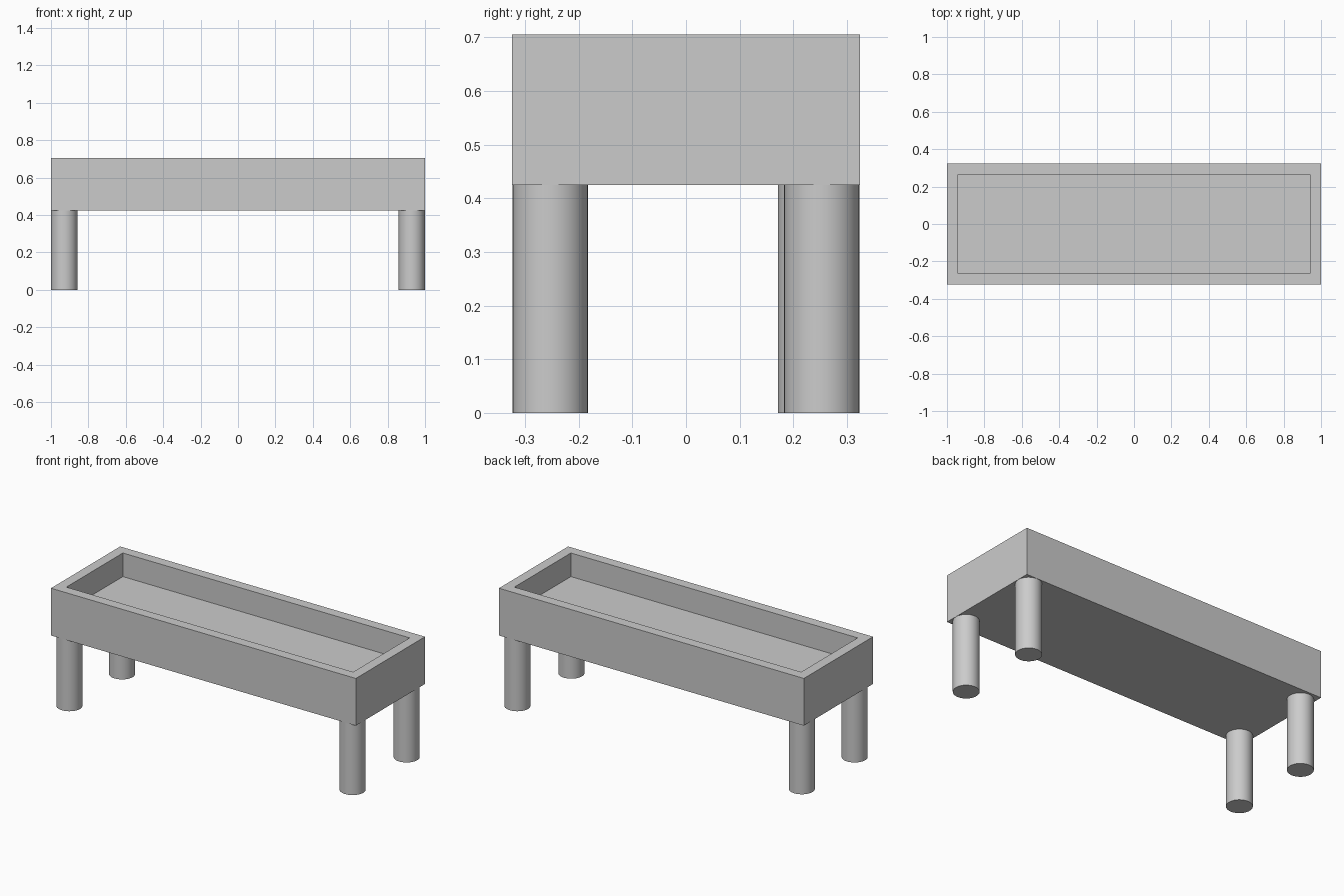
import bpy
import bmesh
import math

cube = bpy.data.objects.get("Cube")
if cube:
    bpy.data.objects.remove(cube, do_unlink=True)

# Single plain grey finish
grey = bpy.data.materials.new("plain_grey")
grey.use_nodes = True
COLOUR = (0.6, 0.6, 0.6, 1)
grey.diffuse_color = COLOUR
grey.node_tree.nodes["Principled BSDF"].inputs["Base Color"].default_value = COLOUR

HALF_X, HALF_Y = 1.0, 0.324
BOTTOM, TOP = 0.425, 0.705
RIM, DEPTH = 0.084, 0.14
LEG_R = 0.07


def make_trough():
    """Box with its top face inset and pushed down into a tray."""
    bm = bmesh.new()
    bmesh.ops.create_cube(bm, size=1)
    for v in bm.verts:
        v.co.x *= 2 * HALF_X
        v.co.y *= 2 * HALF_Y
        v.co.z = TOP if v.co.z > 0 else BOTTOM
    top = max(bm.faces, key=lambda f: f.calc_center_median().z)
    bmesh.ops.inset_region(bm, faces=[top], thickness=RIM)
    # Extruding keeps the recess walls vertical
    floor = bmesh.ops.extrude_discrete_faces(bm, faces=[top])["faces"][0]
    bmesh.ops.translate(bm, verts=floor.verts, vec=(0, 0, -DEPTH))
    bmesh.ops.recalc_face_normals(bm, faces=bm.faces)
    mesh = bpy.data.meshes.new("trough")
    bm.to_mesh(mesh)
    bm.free()
    obj = bpy.data.objects.new("trough", mesh)
    bpy.context.collection.objects.link(obj)
    mesh.materials.append(grey)


def make_leg(name, x, y):
    """Round upright post from the ground to the trough."""
    bpy.ops.mesh.primitive_cylinder_add(
        vertices=48, radius=LEG_R, depth=BOTTOM, location=(x, y, BOTTOM / 2))
    leg = bpy.context.object
    leg.name = name
    leg.data.materials.append(grey)
    bpy.ops.object.shade_smooth_by_angle(angle=math.radians(40))


make_trough()

# Legs sit flush with the corners; the back right one is set slightly inward
leg_x, leg_y = HALF_X - LEG_R - 0.001, HALF_Y - LEG_R - 0.001
for side, sx in (("left", 1), ("right", -1)):
    for end, sy in (("front", -1), ("back", 1)):
        inward = 0.012 if (side, end) == ("right", "back") else 0
        make_leg(f"{end}_{side}_leg", sx * leg_x, sy * (leg_y - inward))
